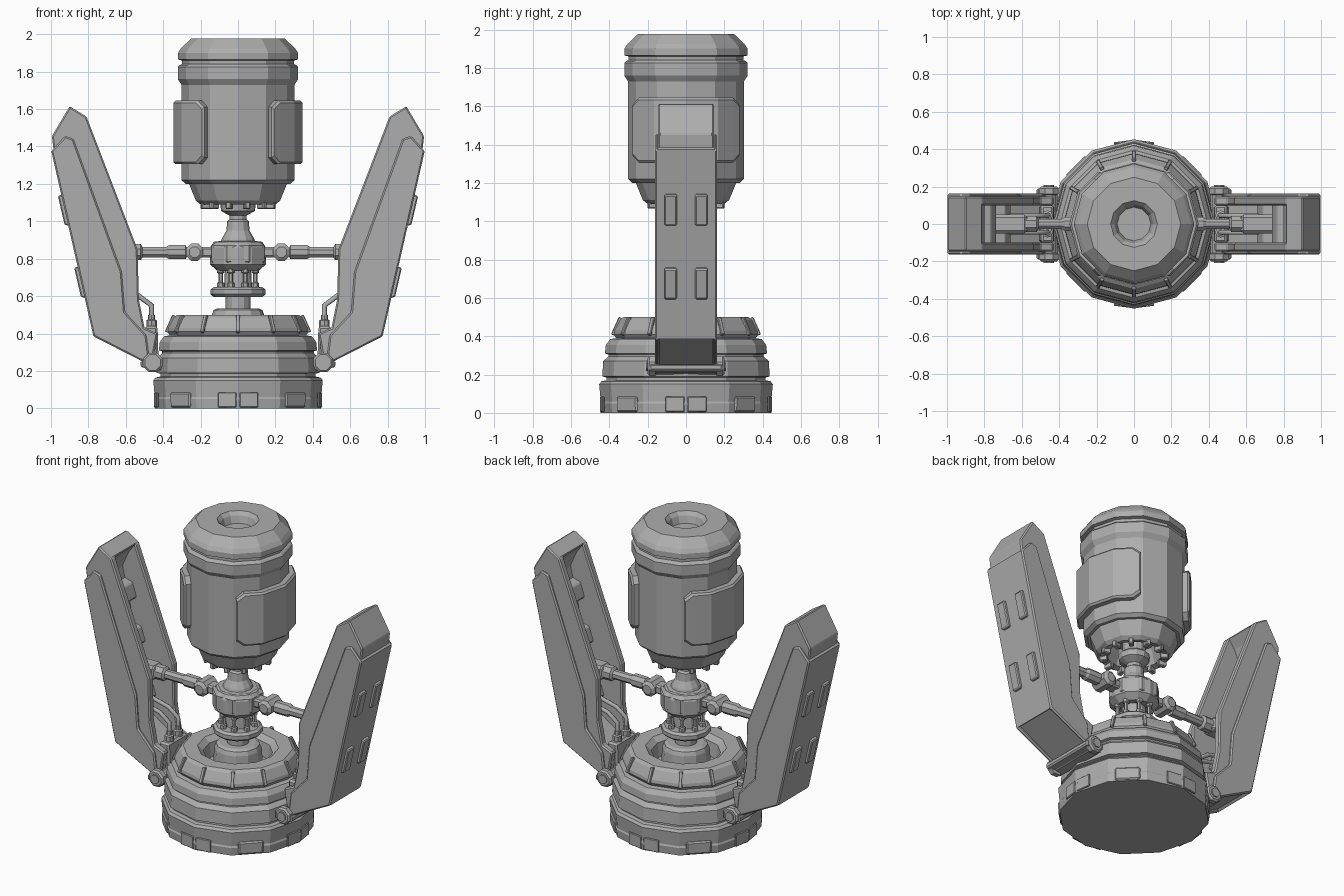
import bpy, bmesh
from math import sin, cos, pi, radians
from mathutils import Matrix, Vector

if "Cube" in bpy.data.objects:
    bpy.data.objects.remove(bpy.data.objects["Cube"])

GREY = (0.42, 0.42, 0.42, 1)
metal = bpy.data.materials.new("plain grey metal")
metal.use_nodes = True
metal.diffuse_color = GREY
metal.node_tree.nodes["Principled BSDF"].inputs["Base Color"].default_value = GREY


def finish(name, bm, bevel=0):
    """Clean the mesh and link it as a flat shaded object."""
    bmesh.ops.remove_doubles(bm, verts=bm.verts, dist=1e-5)
    bmesh.ops.recalc_face_normals(bm, faces=bm.faces)
    me = bpy.data.meshes.new(name)
    bm.to_mesh(me)
    bm.free()
    me.materials.append(metal)
    ob = bpy.data.objects.new(name, me)
    bpy.context.collection.objects.link(ob)
    if bevel:
        mod = ob.modifiers.new("edge_bevel", "BEVEL")
        mod.width, mod.segments, mod.limit_method = bevel, 1, "ANGLE"
    return ob


def skin(bm, rows, closed):
    """Bridge equal rows of vertices with quads."""
    n = len(rows[0])
    for a, b in zip(rows, rows[1:]):
        for i in range(n if closed else n - 1):
            j = (i + 1) % n
            bm.faces.new((a[i], a[j], b[j], b[i]))


def lathe(name, profile, n=12, loc=(0, 0, 0), axis="Z", turn=0):
    """Revolve (radius, height) points, closing both ends on the axis."""
    prof = [(0, profile[0][1])] + list(profile) + [(0, profile[-1][1])]
    turned = {"Z": Matrix(), "X": Matrix.Rotation(pi / 2, 4, "Y"),
              "Y": Matrix.Rotation(pi / 2, 4, "X")}[axis]
    m = Matrix.Translation(loc) @ turned
    bm = bmesh.new()
    angles = [2 * pi * i / n + turn for i in range(n)]
    rows = [[bm.verts.new(m @ Vector((r * cos(a), r * sin(a), z))) for a in angles]
            for r, z in prof]
    skin(bm, rows, True)
    return finish(name, bm)


def prism(name, pts, y0, y1, bevel=0, side=1):
    """Extrude an xz outline from y0 to y1."""
    bm = bmesh.new()
    rows = [[bm.verts.new((side * x, y, z)) for x, z in pts] for y in (y0, y1)]
    skin(bm, rows, True)
    for row in rows:
        bm.faces.new(row)
    return finish(name, bm, bevel)


def block(name, size, matrix, bevel=0):
    bm = bmesh.new()
    bmesh.ops.create_cube(bm, size=1, matrix=matrix @ Matrix.Diagonal((*size, 1)))
    return finish(name, bm, bevel)


def around(angle, radius, z, tilt=0):
    return (Matrix.Rotation(angle, 4, "Z") @ Matrix.Translation((radius, 0, z))
            @ Matrix.Rotation(tilt, 4, "Y"))


# Stepped base with an open well on top
lathe("base", [(.445, 0), (.45, .05), (.445, .06), (.453, .15), (.44, .165), (.415, .17),
               (.415, .185), (.437, .19), (.432, .27), (.405, .295), (.405, .305),
               (.423, .31), (.418, .355), (.395, .385), (.365, .39), (.378, .41),
               (.375, .43), (.347, .485), (.325, .5), (.24, .5), (.205, .47), (.195, .38)])
for i in range(12):
    block("base_rib", (.02, .022, .1), around(i * pi / 6, .362, .452, -.42), .004)
for a in (45, 135, 225, 315):
    block("base_plate", (.02, .15, .08), around(radians(a), .432, .045, .04), .008)
for a in (0, 90, 180, 270):
    for off in (-7.5, 7.5):
        block("base_corner_plate", (.012, .1, .08), around(radians(a + off), .441, .045), .004)

# Central column
lathe("column", [(.15, .36), (.14, .5), (.13, .525), (.11, .535), (.066, .535), (.066, .595),
                 (.13, .595), (.147, .61), (.147, .635), (.13, .648), (.075, .648),
                 (.07, .735), (.11, .735), (.15, .77), (.15, .86), (.13, .89), (.09, .895),
                 (.085, .91), (.062, .95), (.058, 1.0), (.045, 1.01), (.045, 1.03),
                 (.09, 1.055), (.095, 1.09), (.07, 1.11), (.07, 1.22)])
lathe("collar", [(.12, .76), (.153, .785), (.153, .87), (.12, .893)], 8, turn=pi / 8)
for i in range(8):
    a = (i + .5) * pi / 4
    at = (.1 * cos(a), .1 * sin(a), 0)
    lathe("column_rod", [(.02, .64), (.02, .67), (.012, .675), (.012, .72), (.02, .725),
                         (.02, .76)], 6, at)

# Capsule with hollow underside and dimpled top
lathe("capsule", [(.13, 1.2), (.16, 1.1), (.2, 1.09), (.225, 1.11), (.262, 1.2), (.28, 1.2),
                  (.302, 1.22), (.302, 1.73), (.322, 1.76), (.322, 1.825), (.312, 1.835),
                  (.3, 1.84), (.3, 1.86), (.322, 1.865), (.322, 1.9), (.305, 1.925),
                  (.25, 1.977), (.125, 1.977), (.105, 1.955), (.09, 1.91)])
for i in range(12):
    block("capsule_tooth", (.05, .03, .045), around((i + .5) * pi / 6, .18, 1.088), .005)


def capsule_panel(name, mid):
    """Raised cover that follows the twelve-sided wall."""
    def ring(radius, inset):
        cols = [(-57, .035), (-49, 0), (-30, 0), (0, 0), (30, 0), (49, 0), (57, .035)]
        rows = []
        for low in (True, False):
            row = []
            for deg, cut in cols:
                d = deg * (1 - inset)
                r = radius * cos(pi / 12) / cos(radians(d % 30 - 15))
                a, cut = radians(d + mid), cut + inset * .4
                z = 1.305 + cut if low else 1.645 - cut
                row.append((r * cos(a), r * sin(a), z))
            rows.append(row)
        return rows[0] + rows[1][::-1]
    bm = bmesh.new()
    rows = [[bm.verts.new(p) for p in ring(r, k)] for r, k in
            ((.29, 0), (.335, 0), (.346, .03))]
    skin(bm, rows, True)
    outer = rows[-1]
    for i in range(6):
        bm.faces.new((outer[i], outer[i + 1], outer[-2 - i], outer[-1 - i]))
    finish(name, bm)


capsule_panel("left_capsule_panel", 0)
capsule_panel("right_capsule_panel", 180)

# Arm outlines in the xz plane
WALL = [(.9, 1.615), (.995, 1.455), (.985, 1.37), (.765, .4), (.46, .235), (.43, .4),
        (.5, .43), (.53, .58), (.537, .85), (.81, 1.56)]
BACK = [(.9, 1.615), (.995, 1.455), (.985, 1.37), (.765, .4), (.46, .235), (.44, .33),
        (.69, .5), (.9, 1.4), (.855, 1.5), (.81, 1.56)]
SHELL = [(.88, 1.44), (.925, 1.455), (.998, 1.375), (.773, .385), (.47, .23),
         (.49, .39), (.605, .515), (.622, .73)]


def arm(prefix, s):
    # Open channel with raised cheeks
    prism(prefix + "_arm_back", BACK, -.14, .14, .006, s)
    for y in (-1, 1):
        prism(prefix + "_arm_wall", WALL, y * .1, y * .147, .008, s)
        prism(prefix + "_arm_cheek", SHELL, y * .14, y * .163, .008, s)
    prism(prefix + "_arm_skin", [(.985, 1.385), (.998, 1.375), (.773, .385), (.75, .4)],
          -.15, .15, 0, s)
    # Cross blocks inside the channel
    for z in (.62, .95, 1.22):
        x = .72 + (z - .5) * .233
        prism(prefix + "_arm_cross_block", [(x - .09, z), (x, z - .06), (x + .04, z + .12),
                                            (x - .06, z + .09)], -.105, .105, .006, s)
    # Outer pads
    for z in (.59, .975):
        x = .773 + (z - .385) * .227
        for y in (-.08, .08):
            prism(prefix + "_arm_pad", [(x - .02, z), (x + .02, z + .005), (x + .056, z + .16),
                                        (x + .02, z + .175)], y - .032, y + .032, .006, s)
    # Hinge
    prism(prefix + "_hinge_block", [(.425, .26), (.43, .44), (.495, .44), (.52, .3)],
          -.1, .1, .012, s)
    prism(prefix + "_hinge_plate", [(.41, .2), (.41, .235), (.52, .255), (.52, .22)],
          -.19, .19, .008, s)
    lathe(prefix + "_hinge_pin", [(.03, -.208), (.03, -.2), (.045, -.2), (.056, -.19),
                                  (.056, -.16), (.04, -.155), (.04, .155), (.056, .16),
                                  (.056, .19), (.045, .2), (.03, .2), (.03, .208)],
          8, (s * .455, 0, .245), "Y", pi / 8)
    # Bent hoses
    for y in (-.045, .045):
        lathe(prefix + "_hose_fitting", [(.028, .43), (.028, .47), (.018, .475), (.018, .5)],
              8, (s * .462, y, 0))
        cu = bpy.data.curves.new(prefix + "_hose", "CURVE")
        cu.dimensions, cu.bevel_depth, cu.bevel_resolution = "3D", .014, 1
        path = [(.462, .46), (.462, .55), (.53, .6), (.69, .64)]
        sp = cu.splines.new("POLY")
        sp.points.add(len(path) - 1)
        for p, (x, z) in zip(sp.points, path):
            p.co = (s * x, y, z, 1)
        cu.materials.append(metal)
        bpy.context.collection.objects.link(bpy.data.objects.new(prefix + "_hose", cu))
    # Strut from collar to arm
    lathe(prefix + "_strut", [(.022, s * .2), (.022, s * .27), (.04, s * .28), (.04, s * .37),
                              (.03, s * .385), (.03, s * .51), (.046, s * .52),
                              (.046, s * .6)], 8, (0, 0, .835), "X", pi / 8)
    block(prefix + "_strut_mount", (.22, .1, .09),
          Matrix.Translation((s * .68, 0, .835)), .015)
    lathe(prefix + "_strut_joint", [(.03, -.07), (.05, -.055), (.05, .055), (.03, .07)],
          8, (s * .232, 0, .835), "Y", pi / 8)
    block(prefix + "_strut_lug", (.14, .08, .055),
          Matrix.Translation((s * .17, 0, .835)), .01)


arm("left", 1)
arm("right", -1)
